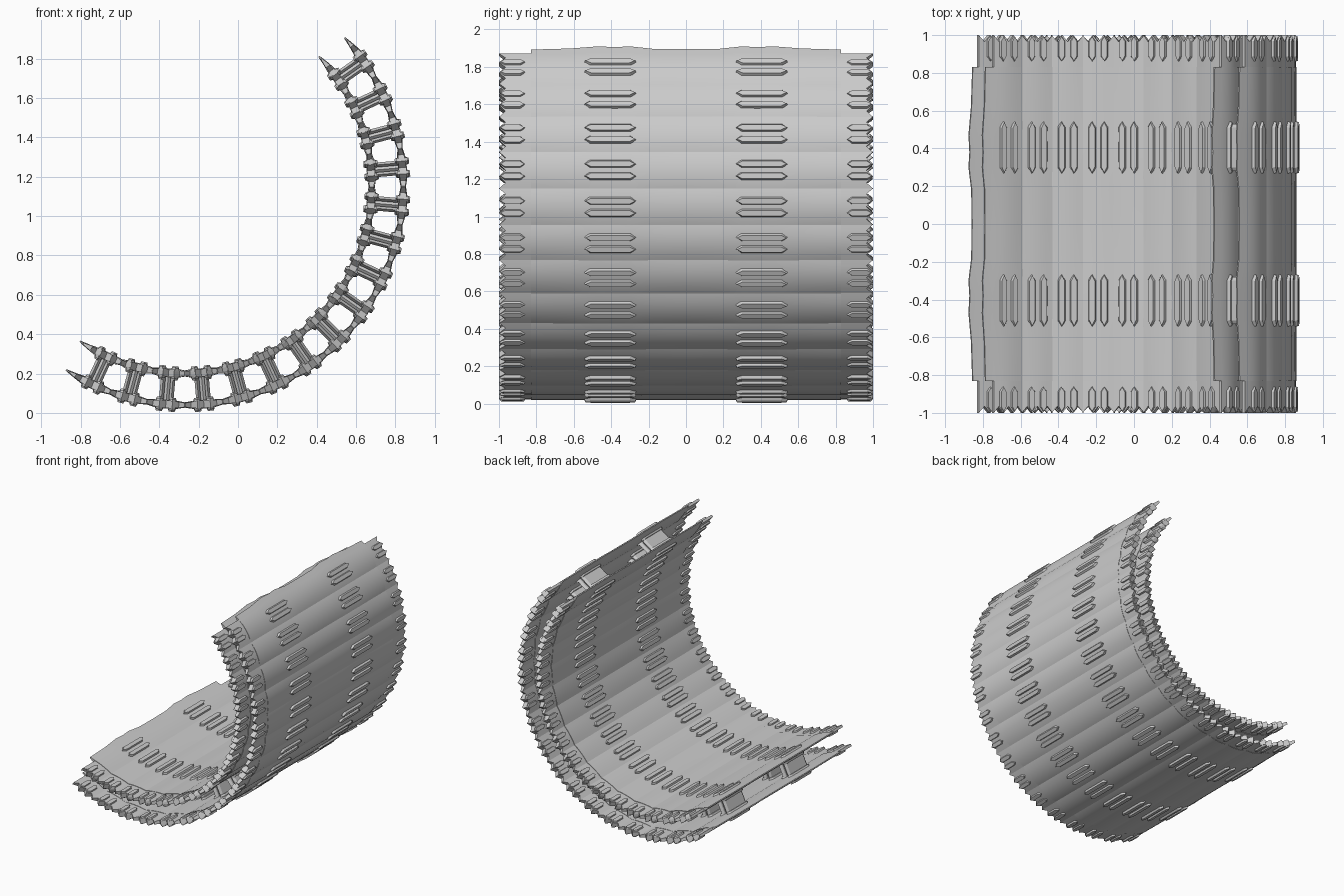
import bpy, bmesh
from math import radians, sin, cos

cube = bpy.data.objects.get("Cube")
if cube:
    bpy.data.objects.remove(cube)

CX, CZ = -0.27, 1.15            # axis of the curved wall
OUTER_R, INNER_R = 1.11, 0.95   # middle radius of each skin
PAIR = 0.0325                   # half spacing of a rib pair
SEGMENTS = [-115 + 10 * i for i in range(16)]

gray = bpy.data.materials.new("light_gray")
gray.use_nodes = True
color = (0.6, 0.6, 0.6, 1)
gray.diffuse_color = color
gray.node_tree.nodes["Principled BSDF"].inputs["Base Color"].default_value = color


def polar(deg, r, y, shift=0.0):
    """Point at an angle and radius, shifted along the tangent."""
    a = radians(deg)
    return (CX + r * cos(a) - shift * sin(a), y, CZ + r * sin(a) + shift * cos(a))


def finish(bm, name):
    bmesh.ops.recalc_face_normals(bm, faces=bm.faces)
    mesh = bpy.data.meshes.new(name)
    bm.to_mesh(mesh)
    bm.free()
    mesh.materials.append(gray)
    ob = bpy.data.objects.new(name, mesh)
    bpy.context.collection.objects.link(ob)
    bpy.ops.object.select_all(action='DESELECT')
    ob.select_set(True)
    bpy.context.view_layer.objects.active = ob
    bpy.ops.object.shade_smooth_by_angle(angle=radians(25))
    return ob


def loft(bm, loops):
    """Closed solid through loops of (top points, then reversed bottom points)."""
    rings = [[bm.verts.new(p) for p in loop] for loop in loops]
    n = len(rings[0])
    for a, b in zip(rings, rings[1:]):
        for i in range(n):
            j = (i + 1) % n
            bm.faces.new((a[i], a[j], b[j], b[i]))
    for ring in (rings[0], rings[-1]):
        for i in range(n // 2 - 1):
            bm.faces.new((ring[i], ring[i + 1], ring[n - 2 - i], ring[n - 1 - i]))


def section(center, r, y_of, columns):
    """Cross-section from (angle offset, half thickness) columns."""
    top = [polar(center + a, r + t, y_of(k)) for k, (a, t) in enumerate(columns)]
    low = [polar(center + a, r - t, y_of(k)) for k, (a, t) in enumerate(columns)]
    return top + low[::-1]


def rib(bm, deg, shift, r0, r1, y, half_len, half_w, inset=0.0, point=0.03):
    """Long six-sided block standing along the radius."""
    rings = []
    for r, d in ((r0, 0), (r1, inset)):
        w, l = half_w - d, half_len - d
        outline = ((0, l), (w, l - point), (w, point - l),
                   (0, -l), (-w, point - l), (-w, l - point))
        rings.append([bm.verts.new(polar(deg, r, y + v, shift + u)) for u, v in outline])
    a, b = rings
    for i in range(6):
        j = (i + 1) % 6
        bm.faces.new((a[i], a[j], b[j], b[i]))
    bm.faces.new(a)
    bm.faces.new(b)


# Lens-shaped profile and wavy tongue length of one plate
LENS = [(-1, .004), (-.65, .013), (-.35, .021), (0, .023), (.35, .021), (.65, .013), (1, .004)]
WAVE = [(0, 7.0), (.18, 7.1), (.3, 8.0), (.38, 7.7), (.47, 8.0), (.62, 7.2), (.83, 6.8)]
WAVE = [(-y, h) for y, h in WAVE[:0:-1]] + WAVE

# Notched side strip: angle offset, half thickness
STRIP = [(-5.1, .010), (-3.4, .015), (-1.7, .019), (0, .020),
         (1.7, .019), (3.4, .015), (5.1, .010)]

for label, r, out, extra in (("outer", OUTER_R, 1, 0.0), ("inner", INNER_R, -1, 1.2)):
    # Overlapping main plates
    bm = bmesh.new()
    for c in SEGMENTS:
        loft(bm, [section(c, r, lambda k, y=y: y, [(u * (h + extra), t) for u, t in LENS])
                  for y, h in WAVE])
    finish(bm, label + "_skin_plates")

    # Zigzag strips along both side edges
    bm = bmesh.new()
    for c in SEGMENTS:
        for s in (-1, 1):
            loft(bm, [section(c, r, lambda k: s * .81, STRIP),
                      section(c, r, lambda k: s * (.965 if k % 2 else 1.0), STRIP)])
    finish(bm, label + "_edge_strips")

    # Rib pairs on both faces, and short ribs along the edges
    bm = bmesh.new()
    for c in SEGMENTS:
        for shift in (-PAIR, PAIR):
            for s in (-1, 1):
                for side in (-1, 1):
                    rib(bm, c, shift, r + side * .012, r + side * .036,
                        s * .405, .142, .024, .009)
                    rib(bm, c, shift, r + side * .010, r + side * .029,
                        s * .928, .07, .021, .006, .025)
    finish(bm, label + "_ribs")

# Struts tying the two skins together
bm = bmesh.new()
for c in SEGMENTS:
    for s in (-1, 1):
        rib(bm, c, 0, INNER_R, OUTER_R, s * .405, .10, .024, 0, .02)
        for shift in (-.025, .025):
            rib(bm, c, shift, INNER_R, OUTER_R, s * .405, .125, .012, 0, .02)
finish(bm, "struts")
